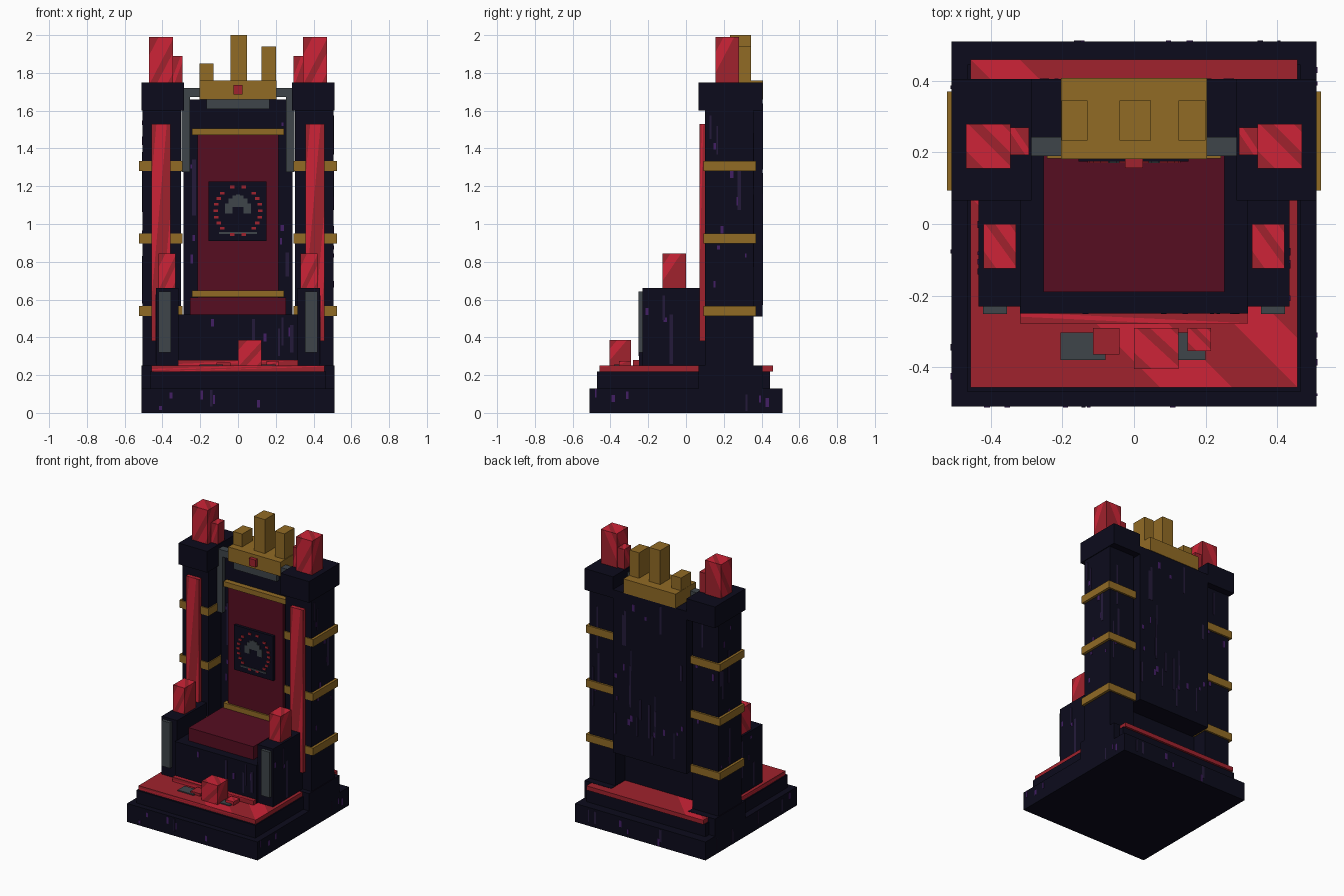
import bpy, bmesh, math, random
from mathutils import Vector

if "Cube" in bpy.data.objects:
    bpy.data.objects.remove(bpy.data.objects["Cube"])

random.seed(4)


def material(name, r, g, b):
    m = bpy.data.materials.new(name)
    lin = [((c / 255 + 0.055) / 1.055) ** 2.4 if c > 10 else c / 255 / 12.92 for c in (r, g, b)]
    m.diffuse_color = (*lin, 1)
    m.use_nodes = True
    m.node_tree.nodes["Principled BSDF"].inputs["Base Color"].default_value = m.diffuse_color
    return m


STONE = material("dark_stone", 12, 11, 28)
PURPLE = material("purple_fleck", 66, 30, 100)
DIM = material("dim_purple_vein", 36, 26, 58)
RED = material("deep_red", 160, 34, 45)
BRIGHT = material("bright_red", 206, 36, 55)
GOLD = material("old_gold", 145, 107, 37)
CLOTH = material("crimson_cloth", 86, 13, 33)
GREY = material("grey_metal", 63, 69, 74)


def add_box(bm, x, y, z, mat=0):
    """Axis-aligned box given as (min, max) ranges."""
    v = [bm.verts.new((a, b, c)) for a in x for b in y for c in z]
    for q in ((0, 1, 3, 2), (4, 6, 7, 5), (0, 4, 5, 1), (2, 3, 7, 6), (0, 2, 6, 4), (1, 5, 7, 3)):
        bm.faces.new([v[i] for i in q]).material_index = mat


def finish(bm, name, mats):
    bmesh.ops.recalc_face_normals(bm, faces=bm.faces)
    me = bpy.data.meshes.new(name)
    bm.to_mesh(me)
    bm.free()
    for m in mats:
        me.materials.append(m)
    ob = bpy.data.objects.new(name, me)
    bpy.context.collection.objects.link(ob)
    return ob


def box(name, x, y, z, mat):
    bm = bmesh.new()
    add_box(bm, x, y, z)
    return finish(bm, name, [mat])


def crystal(name, x, y, z, bands=((-0.6, 0.05), (0.35, 0.8))):
    """Red box cut by slanted planes, with bright bands between the cuts."""
    bm = bmesh.new()
    add_box(bm, x, y, z)
    lo = Vector((x[0], y[0], z[0]))
    n = Vector((1 / (x[1] - x[0]), 1 / (y[1] - y[0]), -1 / (z[1] - z[0])))
    for d in [e for b in bands for e in b]:
        bmesh.ops.bisect_plane(bm, geom=bm.verts[:] + bm.edges[:] + bm.faces[:],
                               plane_co=lo + n * (d / n.length_squared), plane_no=n)
    for f in bm.faces:
        d = n.dot(f.calc_center_median() - lo)
        f.material_index = int(any(a < d < b for a, b in bands))
    return finish(bm, name, [RED, BRIGHT])


def both(fn, name, x, *args):
    """Build a part on the right and its twin on the left."""
    fn("right_" + name, x, *args)
    fn("left_" + name, (-x[1], -x[0]), *args)


# Stepped plinth and red carpet slab
box("plinth", (-0.51, 0.51), (-0.51, 0.51), (0, 0.13), STONE)
box("upper_plinth", (-0.465, 0.465), (-0.47, 0.445), (0.13, 0.22), STONE)
crystal("red_slab", (-0.457, 0.457), (-0.457, 0.46), (0.22, 0.25), ((-0.42, -0.2), (0, 0.15)))
crystal("slab_step", (-0.317, 0.317), (-0.28, -0.25), (0.25, 0.28), ((-0.3, 0.1),))

# Shards and rubble on the slab
crystal("floor_crystal", (0, 0.125), (-0.405, -0.29), (0.25, 0.385))
crystal("left_shard", (-0.115, -0.04), (-0.365, -0.29), (0.25, 0.268), ())
crystal("right_shard", (0.15, 0.215), (-0.355, -0.29), (0.25, 0.275))
box("left_grey_tile", (-0.205, -0.08), (-0.38, -0.303), (0.25, 0.257), GREY)
box("right_grey_tile", (0.125, 0.2), (-0.38, -0.303), (0.25, 0.257), GREY)

# Seat, cushion and back panel
box("seat", (-0.318, 0.318), (-0.25, 0.25), (0.25, 0.52), STONE)
box("cushion", (-0.253, 0.253), (-0.19, 0.19), (0.52, 0.612), CLOTH)
box("back_panel", (-0.288, 0.288), (0.22, 0.405), (0.51, 1.66), STONE)
box("back_cloth", (-0.215, 0.215), (0.195, 0.22), (0.612, 1.475), CLOTH)
for name, z in (("lower", 0.613), ("upper", 1.47)):
    box(name + "_gold_rail", (-0.243, 0.243), (0.183, 0.22), (z, z + 0.036), GOLD)
box("grey_rail", (-0.168, 0.168), (0.19, 0.22), (1.61, 1.662), GREY)

# Emblem plate with a red ring and a grey arch
box("emblem_plate", (-0.155, 0.152), (0.175, 0.195), (0.91, 1.225), STONE)
bm = bmesh.new()
for i in range(24):
    a = math.tau * i / 24
    if abs(math.sin(a)) < 0.8 or i % 2:
        cx, cz = 0.118 * math.cos(a), 1.07 + 0.13 * math.sin(a)
        add_box(bm, (cx - 0.012, cx + 0.012), (0.17, 0.175), (cz - 0.007, cz + 0.007))
finish(bm, "emblem_ring", [RED])
bm = bmesh.new()
for i in range(7):
    cx = (i - 3) * 0.02
    top = 1.155 - (cx * cx) * 13
    bottom = 1.055 + 0.035 * (abs(i - 3) < 2)
    add_box(bm, (cx - 0.01, cx + 0.01), (0.17, 0.175), (bottom, top))
add_box(bm, (-0.1, 0.1), (0.17, 0.175), (0.947, 0.957))
finish(bm, "emblem_arch", [GREY])

# Arm rests with grey fronts and crystals
both(box, "arm", (0.315, 0.435), (-0.23, 0.1), (0.25, 0.66), STONE)
both(box, "arm_plate", (0.355, 0.422), (-0.252, -0.23), (0.32, 0.642), GREY)
both(crystal, "arm_crystal", (0.33, 0.42), (-0.125, 0), (0.66, 0.845))

# Pillars with feet, caps, gold bands and red strips
both(box, "pillar_foot", (0.3, 0.51), (0.065, 0.405), (0.13, 0.252), STONE)
both(box, "pillar", (0.302, 0.505), (0.1, 0.357), (0.25, 1.6), STONE)
both(box, "pillar_cap", (0.287, 0.51), (0.065, 0.405), (1.6, 1.75), STONE)
for i, z in enumerate((0.513, 0.897, 1.28)):
    both(box, f"pillar_band_{i + 1}", (0.295, 0.523), (0.093, 0.37), (z, z + 0.053), GOLD)
both(crystal, "pillar_strip", (0.357, 0.457), (0.072, 0.1), (0.38, 1.53), ((-0.75, -0.2), (0.4, 0.7)))
both(crystal, "pillar_crystal", (0.345, 0.47), (0.155, 0.28), (1.75, 1.99))
both(crystal, "pillar_shard", (0.293, 0.345), (0.193, 0.27), (1.75, 1.89), ((-0.2, 0.2),))

# Grey brackets beside the crown
both(box, "bracket_post", (0.255, 0.298), (0.19, 0.243), (1.275, 1.72), GREY)
both(box, "bracket_arm", (0.2, 0.298), (0.19, 0.243), (1.672, 1.72), GREY)

# Gold crown with a red gem
box("crown_bar", (-0.204, 0.204), (0.182, 0.408), (1.66, 1.76), GOLD)
for name, x, top in (("left", (-0.203, -0.13), 1.85), ("middle", (-0.04, 0.047), 2.0), ("right", (0.125, 0.2), 1.94)):
    box(name + "_crown_spike", x, (0.233, 0.345), (1.76, top), GOLD)
box("crown_gem", (-0.025, 0.025), (0.157, 0.182), (1.685, 1.737), RED)

# Purple flecks and veins: thin plates scattered over the stone walls
bm = bmesh.new()


def flecks(count, axis, at, u, z):
    for _ in range(count):
        vein = random.random() < 0.35
        w = random.uniform(0.004, 0.01)
        h = random.uniform(0.05, 0.15) if vein else random.uniform(0.008, 0.025)
        cu = random.uniform(u[0] + w, u[1] - w)
        h = min(h, (z[1] - z[0]) / 3)
        cz = random.uniform(z[0] + h, z[1] - h)
        a, b, c = (at - 0.002, at + 0.002), (cu - w, cu + w), (cz - h, cz + h)
        add_box(bm, *((a, b, c) if axis == "x" else (b, a, c)), int(vein))


flecks(26, "y", 0.405, (-0.28, 0.28), (0.53, 1.64))
flecks(7, "y", -0.25, (-0.3, 0.3), (0.29, 0.51))
for s in (-1, 1):
    flecks(10, "x", s * 0.505, (0.11, 0.35), (0.57, 1.58))
    flecks(6, "x", s * 0.51, (-0.5, 0.5), (0, 0.13))
    flecks(6, "y", s * 0.51, (-0.5, 0.5), (0, 0.13))
    flecks(4, "x", s * 0.435, (-0.22, 0.06), (0.26, 0.65))
    flecks(4, "y", 0.357, (s * 0.4 - 0.09, s * 0.4 + 0.09), (0.57, 1.58))
    flecks(4, "y", 0.22, (s * 0.25 - 0.03, s * 0.25 + 0.03), (0.65, 1.6))
finish(bm, "stone_flecks", [PURPLE, DIM])
